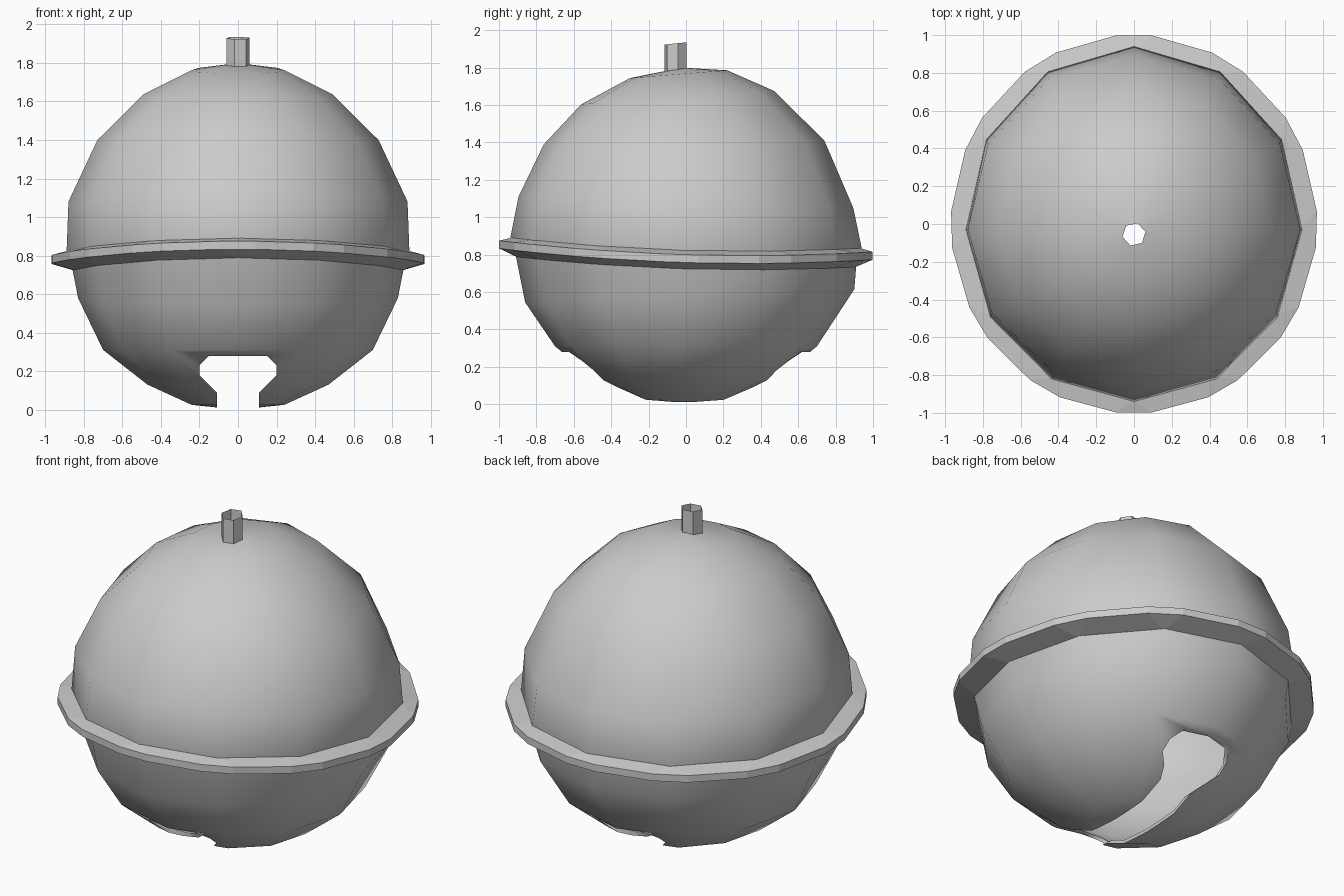
import bpy, bmesh
from math import sin, cos, pi, radians

if "Cube" in bpy.data.objects:
    bpy.data.objects.remove(bpy.data.objects["Cube"])

metal = bpy.data.materials.new("grey_metal")
metal.use_nodes = True
GREY = (0.6, 0.6, 0.6, 1)
metal.diffuse_color = GREY
metal.node_tree.nodes["Principled BSDF"].inputs["Base Color"].default_value = GREY

SIDES = 12


def make_object(name, bm):
    bmesh.ops.recalc_face_normals(bm, faces=bm.faces)
    mesh = bpy.data.meshes.new(name)
    bm.to_mesh(mesh)
    bm.free()
    mesh.materials.append(metal)
    obj = bpy.data.objects.new(name, mesh)
    bpy.context.collection.objects.link(obj)
    return obj


def bridge(bm, a, b):
    for i in range(len(a)):
        j = (i + 1) % len(a)
        bm.faces.new((a[i], a[j], b[j], b[i]))


def seam(y):
    """Height of the gently bent line where the two halves meet."""
    return 0.78 - 0.03 * y + 0.045 * y * y


def ring_point(rx, ry, angle):
    x, y = rx * sin(angle), ry * cos(angle)
    return x * (1 + 0.03 * y), y - 0.03 * sin(angle) ** 2


def prism(name, outline, axis, start, end):
    """Solid with a flat outline, stretched along y or z."""
    bm = bmesh.new()
    place = (lambda p, d: (p[0], d, p[1])) if axis == "y" else (lambda p, d: (*p, d))
    a, b = ([bm.verts.new(place(p, d)) for p in outline] for d in (start, end))
    bridge(bm, a, b)
    bm.faces.new(a)
    bm.faces.new(b)
    return make_object(name, bm)


# Hollow round body: each row is x radius, y radius, height, y shift, tilt
upper = [(0.24, 0.26, 1.765, -0.04, 0.08), (0.49, 0.515, 1.64, -0.045, 0.07),
         (0.73, 0.75, 1.4, -0.01, 0.013), (0.88, 0.895, 1.08, 0, -0.035)]
lower = [(0.83, 0.88, 0.58, 0.02, 0.04), (0.7, 0.7, 0.31, 0, 0),
         (0.47, 0.48, 0.13, 0, 0), (0.24, 0.24, 0.025, 0, 0)]
angles = [2 * pi * i / SIDES for i in range(SIDES)]
bm = bmesh.new()


def row(rx, ry, z, shift, tilt):
    points = [ring_point(rx, ry, a) for a in angles]
    return [bm.verts.new((x, y + shift, z + tilt * y)) for x, y in points]


def seam_row(rx, ry, offset):
    points = [ring_point(rx, ry, a) for a in angles]
    return [bm.verts.new((x, y, seam(y) + offset)) for x, y in points]


rows = [row(*r) for r in upper]
rows += [seam_row(0.89, 0.94, 0.04), seam_row(0.86, 0.91, -0.05)]
rows += [row(*r) for r in lower]
for a, b in zip(rows, rows[1:]):
    bridge(bm, a, b)
for ring, z in ((rows[0], 1.8), (rows[-1], 0)):
    tip = bm.verts.new((0, -0.02 if z else 0, z))
    for i in range(SIDES):
        bm.faces.new((tip, ring[i], ring[(i + 1) % SIDES]))
body = make_object("bell_body", bm)

# Keyhole slot along the underside and hole under the stem
half = [(0.11, -0.1), (0.11, 0.09), (0.2, 0.18), (0.2, 0.23), (0.15, 0.28)]
slot = prism("slot_cutter", half + [(-x, z) for x, z in reversed(half)], "y", -1.2, 1.2)
hexagon = [(0.062 * cos(a), -0.055 + 0.062 * sin(a))
           for a in (radians(12 + 60 * i) for i in range(6))]
hole = prism("stem_hole_cutter", hexagon, "z", 1.6, 2.0)

shell = body.modifiers.new("shell", "SOLIDIFY")
shell.thickness = 0.02
shell.offset = -1
for cutter in (slot, hole):
    cutter.hide_render = True
    cut = body.modifiers.new("cut", "BOOLEAN")
    cut.object = cutter
    cut.operation = "DIFFERENCE"
    cut.solver = "EXACT"
bpy.ops.object.select_all(action="DESELECT")
body.select_set(True)
bpy.context.view_layer.objects.active = body
for name in [m.name for m in body.modifiers]:
    bpy.ops.object.modifier_apply(modifier=name)
bpy.ops.object.shade_smooth_by_angle(angle=radians(48))
for cutter in (slot, hole):
    bpy.data.objects.remove(cutter)

# Tapered flange with clipped corners around the seam
bm = bmesh.new()
loops = []
for rx, ry, offset in ((0.88, 0.93, 0.045), (0.97, 1.003, 0.02),
                       (0.97, 1.003, -0.022), (0.85, 0.9, -0.058)):
    outer = rx > 0.9
    loop = []
    for a in angles:
        for side in (-1, 1):
            x, y = ring_point(rx, ry, a + side * radians(5.5 if outer else 0.5))
            loop.append(bm.verts.new((x, y, seam(y) + offset)))
    loops.append(loop)
for i in range(4):
    bridge(bm, loops[i], loops[(i + 1) % 4])
make_object("seam_flange", bm)

# Thin open stem on top, with a slightly slanted rim
bm = bmesh.new()
bottom = [bm.verts.new((x, y, 1.77)) for x, y in hexagon]
rim = [bm.verts.new((x, y, 1.935 + 0.1 * y)) for x, y in hexagon]
bridge(bm, bottom, rim)
make_object("hanging_stem", bm)
